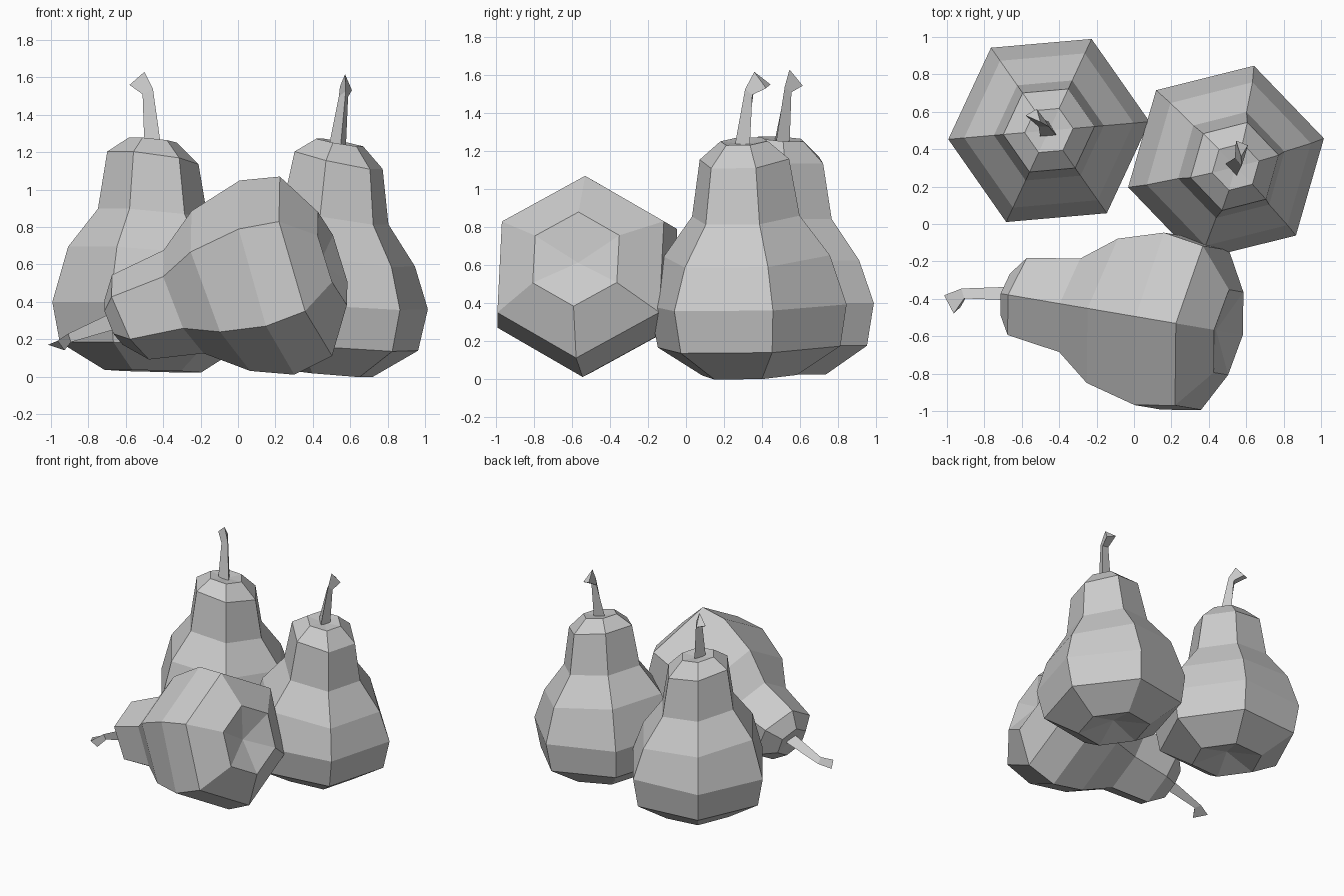
import bpy, bmesh
from math import radians, cos, sin
from mathutils import Matrix, Vector

if "Cube" in bpy.data.objects:
    bpy.data.objects.remove(bpy.data.objects["Cube"])

SIDES, PHASE, BEND = 6, radians(5), radians(35)

# Pear profile, bottom to top: radius, height, slope of the ring (bend of the neck)
RINGS = [(0.26, 0.03, 0.03), (0.50, 0.18, 0.01), (0.54, 0.40, 0.0), (0.455, 0.66, 0.09),
         (0.295, 0.87, 0.11), (0.245, 1.17, 0.16), (0.13, 1.265, 0.12)]

# Stem: three triangular sections, base, neck and flared tip
STEM = [[(0.045, -0.03, 1.22), (-0.045, -0.04, 1.22), (0.0, 0.045, 1.22)],
        [(0.0, 0.02, 1.54), (-0.055, 0.02, 1.51), (-0.02, 0.055, 1.51)],
        [(-0.045, 0.045, 1.63), (-0.125, 0.08, 1.56), (-0.065, 0.115, 1.545)]]


def loft(name, sections, start=None, end=None):
    """Skin closed sections; each end is a point fan if a point is given, else a flat cap."""
    bm = bmesh.new()
    loops = [[bm.verts.new(p) for p in s] for s in sections]
    n = len(loops[0])
    for a, b in zip(loops, loops[1:]):
        for i in range(n):
            j = (i + 1) % n
            bm.faces.new((a[i], a[j], b[j], b[i]))
    for loop, pole in ((loops[0], start), (loops[-1], end)):
        if pole is None:
            bm.faces.new(loop)
        else:
            v = bm.verts.new(pole)
            for i in range(n):
                bm.faces.new((loop[i], loop[(i + 1) % n], v))
    bmesh.ops.recalc_face_normals(bm, faces=bm.faces)
    mesh = bpy.data.meshes.new(name)
    bm.to_mesh(mesh)
    bm.free()
    return mesh


def ring(r, z, slope):
    pts = []
    for k in range(SIDES):
        a = PHASE + k * 2 * 3.14159265 / SIDES
        pts.append((r * cos(a), r * sin(a), z - slope * r * cos(a - BEND)))
    return pts


# Shared meshes: body with dimpled base and crown, and the stem
body = loft("pear_body", [ring(*r) for r in RINGS], (0, 0, 0.10), (0.0, 0.0, 1.25))
stem = loft("pear_stem", STEM)


def pose(origin, up, spin):
    """Matrix standing the pear at origin along 'up', spun about its own axis."""
    u = Vector(up).normalized()
    ref = Vector((0, 0, 1)) if abs(u.z) < 0.8 else Vector((0, 1, 0))
    e2 = (ref - ref.dot(u) * u).normalized()
    e1 = e2.cross(u)
    m = Matrix((e1, e2, u)).transposed().to_4x4()
    return Matrix.Translation(origin) @ m @ Matrix.Rotation(radians(spin), 4, 'Z')


# Two standing pears and one lying in front
POSES = {"left_pear": pose((-0.455, 0.5, 0), (0, 0, 1), 0),
         "right_pear": pose((0.468, 0.337, -0.01), (0.06, -0.025, 1), -51),
         "lying_pear": pose((0.534, -0.584, 0.64), (-1, 0.17, -0.29), 205)}

for name, matrix in POSES.items():
    for part, mesh in (("body", body), ("stem", stem)):
        ob = bpy.data.objects.new(f"{name}_{part}", mesh)
        ob.matrix_world = matrix
        bpy.context.collection.objects.link(ob)
